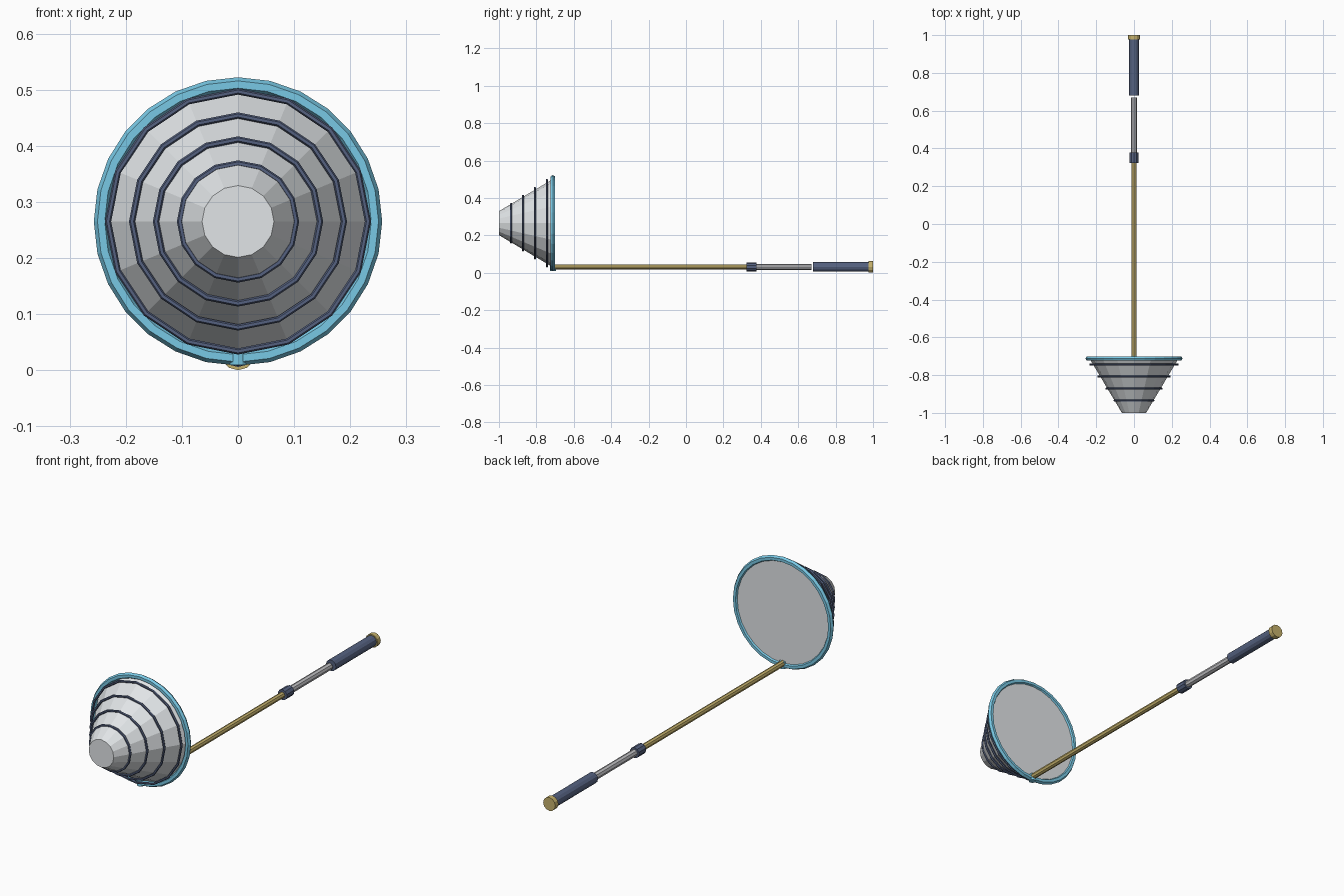
import bpy
import math

cube = bpy.data.objects.get("Cube")
if cube:
    bpy.data.objects.remove(cube, do_unlink=True)


def material(name, rgb):
    m = bpy.data.materials.new(name)
    m.use_nodes = True
    colour = (*rgb, 1)
    m.diffuse_color = colour
    m.node_tree.nodes["Principled BSDF"].inputs["Base Color"].default_value = colour
    return m


MESH = material("pale grey mesh", (0.76, 0.79, 0.81))
RIM = material("sky blue rim", (0.19, 0.58, 0.78))
NAVY = material("navy blue", (0.09, 0.12, 0.215))
GOLD = material("brass", (0.56, 0.44, 0.15))
STEEL = material("steel grey", (0.52, 0.52, 0.54))

NET_Z = 0.265
POLE_Z = 0.031


def finish(name, mat):
    ob = bpy.context.object
    ob.name = name
    ob.data.materials.append(mat)
    return ob


def rod(name, mat, radius, y0, y1, sides=12, z=POLE_Z, radius_end=None):
    """Solid tube or cone along y, from y0 to y1."""
    end = radius if radius_end is None else radius_end
    # Turned about x so that the local +z axis points to -y
    bpy.ops.mesh.primitive_cone_add(
        vertices=sides, radius1=end, radius2=radius, depth=y1 - y0,
        location=(0, (y0 + y1) / 2, z), rotation=(math.pi / 2, 0, 0))
    return finish(name, mat)


def hoop(name, mat, radius, tube, y, sides):
    """Six-sided ring around the net axis."""
    bpy.ops.mesh.primitive_torus_add(
        major_radius=radius, minor_radius=tube, major_segments=sides,
        minor_segments=6, location=(0, y, NET_Z),
        rotation=(math.pi / 2, 0, 0))
    return finish(name, mat)


# Net: tapered bag, cord rings and rim
rod("net_bag", MESH, 0.064, -1.0, -0.708, 16, NET_Z, 0.238)
for i in range(4):
    hoop(f"net_cord_{i + 1}", NAVY, 0.1035 + 0.0427 * i, 0.0055, -0.935 + 0.0637 * i, 16)
hoop("net_rim", RIM, 0.244, 0.013, -0.712, 28)

# Upright socket joining rim and pole
bpy.ops.mesh.primitive_cylinder_add(
    vertices=12, radius=0.0155, depth=0.033, location=(0, -0.711, 0.0255))
finish("rim_socket", RIM)

# Pole: shaft, collar, extension and grip
rod("pole_shaft", GOLD, 0.0135, -0.71, 0.34, 8)
rod("pole_collar", NAVY, 0.024, 0.324, 0.378, 10)
rod("pole_extension", STEEL, 0.016, 0.37, 0.671, 8)
rod("grip", NAVY, 0.0255, 0.68, 0.98)
rod("grip_end_cap", GOLD, 0.031, 0.977, 1.0)
